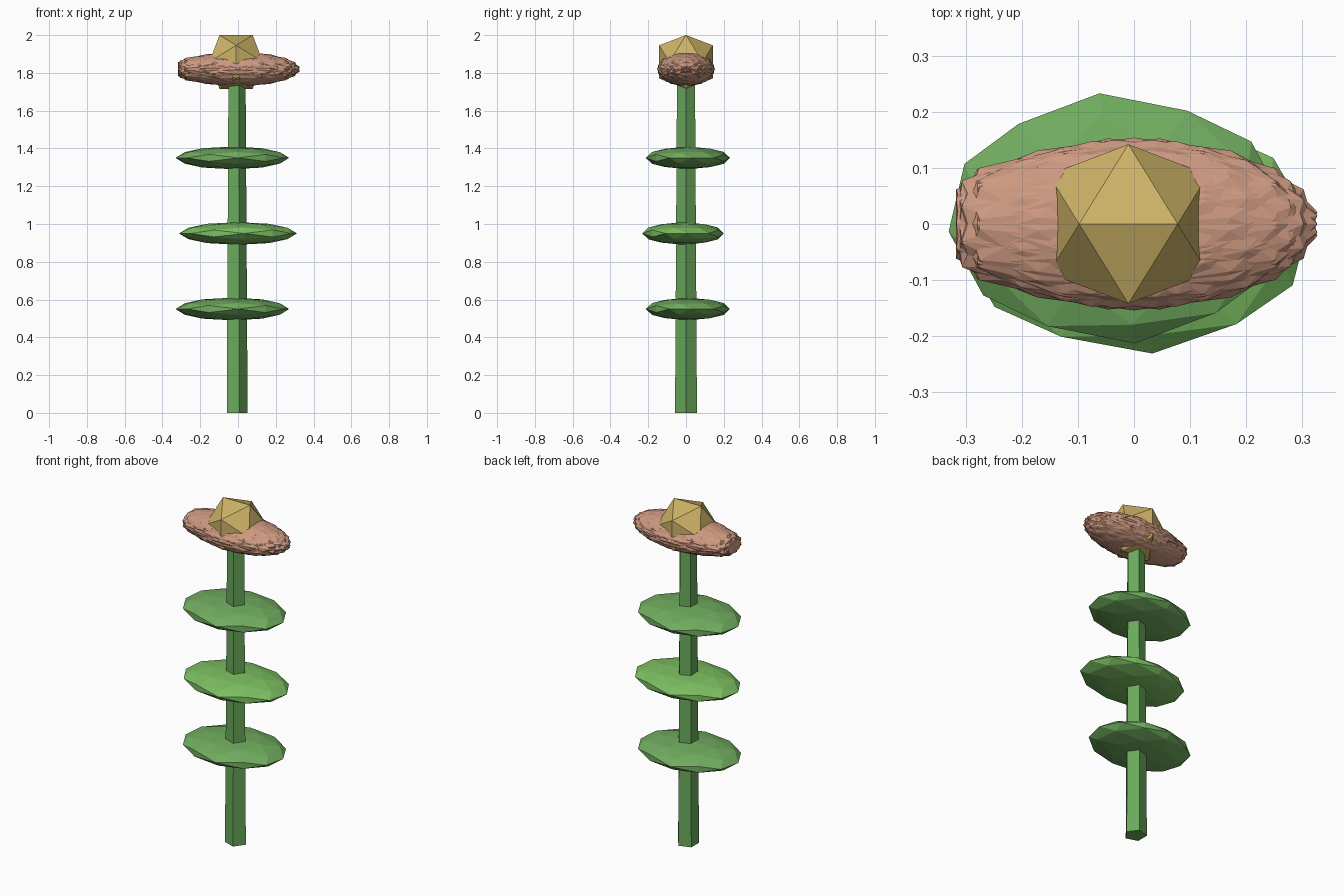
import bpy, bmesh, math
from mathutils import Matrix

if "Cube" in bpy.data.objects:
    bpy.data.objects.remove(bpy.data.objects["Cube"])

CX = -0.01  # the stem axis sits slightly left of centre


def material(name, rgb):
    m = bpy.data.materials.new(name)
    m.diffuse_color = (*rgb, 1)
    m.use_nodes = True
    m.node_tree.nodes["Principled BSDF"].inputs["Base Color"].default_value = m.diffuse_color
    return m


def finish(bm, name, mat):
    bmesh.ops.recalc_face_normals(bm, faces=bm.faces)
    me = bpy.data.meshes.new(name)
    bm.to_mesh(me)
    bm.free()
    me.materials.append(mat)
    ob = bpy.data.objects.new(name, me)
    bpy.context.collection.objects.link(ob)
    return ob


def add_ico(bm, subdivisions, turn=0, roll=0):
    """Unit icosphere with an edge, not a corner, on top; turned about z, then rolled about x."""
    rot = (Matrix.Rotation(math.radians(roll), 4, 'X')
           @ Matrix.Rotation(math.radians(turn), 4, 'Z')
           @ Matrix.Rotation(math.radians(-31.72), 4, 'Y'))
    return bmesh.ops.create_icosphere(bm, subdivisions=subdivisions, radius=1, matrix=rot)["verts"]


def place(bm, size, centre):
    bmesh.ops.scale(bm, vec=size, verts=bm.verts)
    bmesh.ops.translate(bm, vec=centre, verts=bm.verts)


stem_green = material("stem_green", (0.144, 0.40, 0.105))
leaf_green = material("leaf_green", (0.165, 0.42, 0.115))
light_green = material("light_green", (0.20, 0.52, 0.12))
brown = material("petal_brown", (0.61, 0.32, 0.22))
gold = material("centre_gold", (0.61, 0.45, 0.135))

# Five-sided tapering stem, one corner towards +x
bm = bmesh.new()
bmesh.ops.create_cone(bm, cap_ends=True, segments=5, radius1=0.061, radius2=0.05, depth=1.8,
                      matrix=Matrix.Translation((CX, 0, 0.9)))
first = bm.verts[:][0].co
a = math.atan2(first.y, first.x - CX)
bmesh.ops.rotate(bm, cent=(CX, 0, 0), matrix=Matrix.Rotation(-a, 3, 'Z'), verts=bm.verts)
finish(bm, "stem", stem_green)

# Three flattened leaves
leaves = [(-0.03, 0.01, 0.55, 0.302, 0.224, leaf_green),
          (0.0, -0.015, 0.95, 0.314, 0.217, light_green),
          (-0.03, 0.01, 1.35, 0.302, 0.224, leaf_green)]
for i, (x, y, z, sx, sy, mat) in enumerate(leaves):
    bm = bmesh.new()
    add_ico(bm, 2, 6)
    place(bm, (sx, sy, 0.06), (x, y, z))
    finish(bm, f"leaf_{i + 1}", mat)

# Petal cluster: faceted lobes rolled about x so their corners interlock
bm = bmesh.new()
for k in range(8):
    for v in add_ico(bm, 2, 8, 45 * k):
        if v.co.x < -0.75:  # blunt left end
            v.co.x = max(v.co.x * 1.1, -0.96)
place(bm, (0.33, 0.154, 0.092), (0, 0, 1.82))
finish(bm, "petals", brown)

# Icosahedron flower centre
bm = bmesh.new()
add_ico(bm, 1)
place(bm, (0.167, 0.167, 0.167), (CX, 0, 1.858))
finish(bm, "flower_centre", gold)
